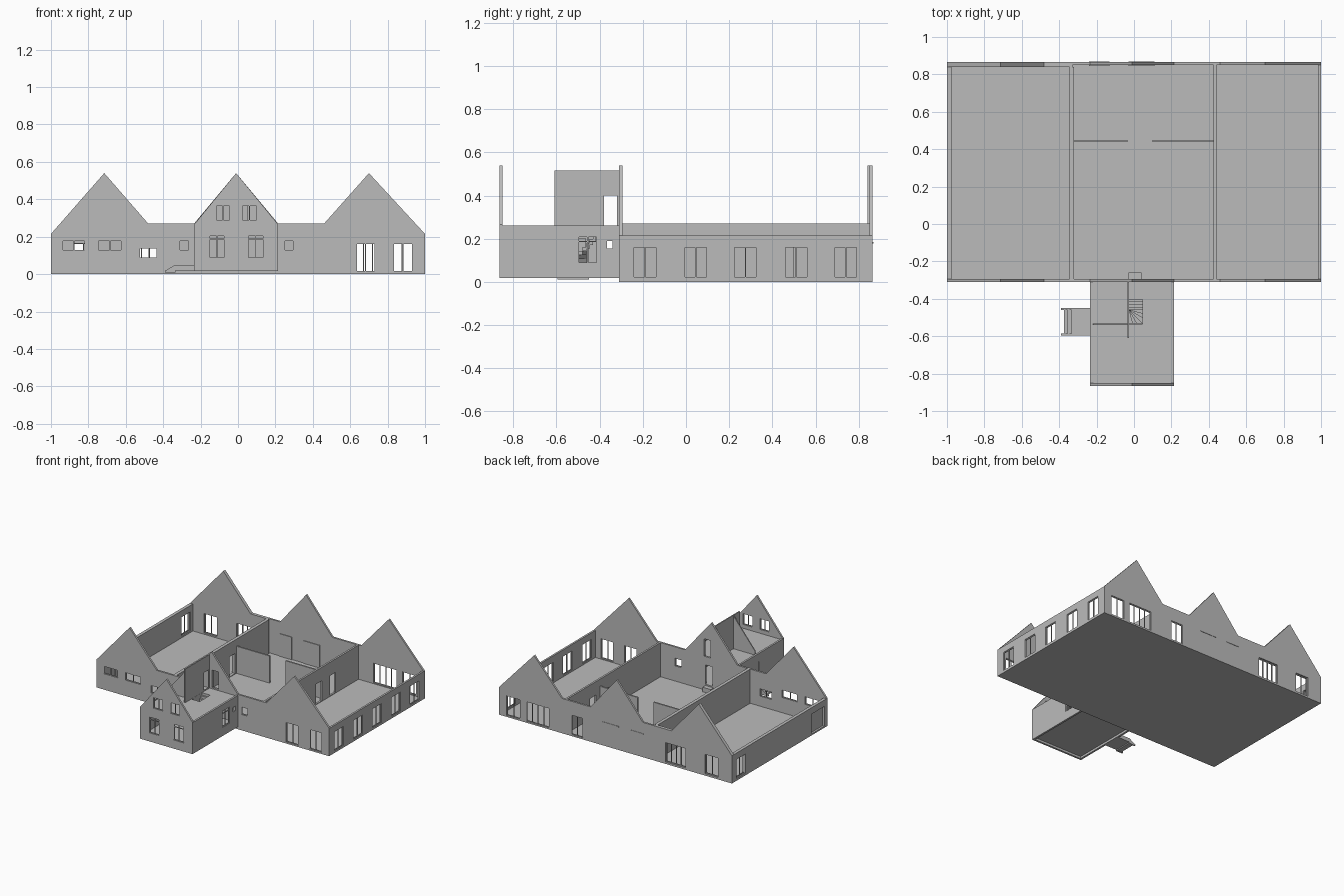
import bpy, bmesh, math
from mathutils import Matrix

grey = bpy.data.materials.new("plaster_grey")
grey.diffuse_color = (0.5, 0.5, 0.5, 1)
FLAT = Matrix.Identity(4)
ALONG_X = Matrix(((1, 0, 0, 0), (0, 0, -1, 0), (0, 1, 0, 0), (0, 0, 0, 1)))
ALONG_Y = Matrix(((0, 0, 1, 0), (1, 0, 0, 0), (0, 1, 0, 0), (0, 0, 0, 1)))


def rect(u0, u1, v0, v1):
    return [(u0, v0), (u1, v0), (u1, v1), (u0, v1)]


def panel(name, outline, holes, depth, rot, shift):
    """Flat outline with holes, extruded to a slab."""
    cu = bpy.data.curves.new(name, 'CURVE')
    cu.dimensions, cu.fill_mode, cu.extrude = '2D', 'BOTH', depth / 2
    for loop in [outline] + holes:
        sp = cu.splines.new('POLY')
        sp.points.add(len(loop) - 1)
        for p, (u, v) in zip(sp.points, loop):
            p.co = (u, v, 0, 1)
        sp.use_cyclic_u = True
    tmp = bpy.data.objects.new("tmp", cu)
    bpy.context.collection.objects.link(tmp)
    dg = bpy.context.evaluated_depsgraph_get()
    me = bpy.data.meshes.new_from_object(tmp.evaluated_get(dg))
    bpy.data.objects.remove(tmp)
    bpy.data.curves.remove(cu)
    bm = bmesh.new()
    bm.from_mesh(me)
    bmesh.ops.remove_doubles(bm, verts=bm.verts, dist=1e-5)
    bmesh.ops.transform(bm, matrix=Matrix.Translation(shift) @ rot, verts=bm.verts)
    bmesh.ops.recalc_face_normals(bm, faces=bm.faces)
    for f in bm.faces:
        f.smooth = False
    bm.to_mesh(me)
    bm.free()
    me.materials.clear()
    me.materials.append(grey)
    ob = bpy.data.objects.new(name, me)
    bpy.context.collection.objects.link(ob)
    return ob


def box(name, x0, x1, y0, y1, z0, z1):
    panel(name, rect(x0, x1, y0, y1), [], z1 - z0, FLAT, (0, 0, (z0 + z1) / 2))


def wall(name, axis, a, b, outline, openings=()):
    """Wall between a and b; an opening is (u0, u1, v0, v1, panes, transom)."""
    rot = ALONG_X if axis == 'x' else ALONG_Y
    mid = (a + b) / 2
    shift = (0, mid, 0) if axis == 'x' else (mid, 0, 0)
    panel(name, outline, [rect(*o[:4]) for o in openings], b - a, rot, shift)
    t = 0.005
    for u0, u1, v0, v1, n, tr in openings:
        if not n:
            continue
        w = (u1 - u0 - t) / n
        rows = [(v0 + t, v1 - t)] if not tr else [(v0 + t, tr - t / 2), (tr + t / 2, v1 - t)]
        panes = [rect(u0 + t + i * w, u0 + (i + 1) * w, r0, r1)
                 for i in range(n) for r0, r1 in rows]
        panel(name + "_window_frame", rect(u0, u1, v0, v1), panes, 0.006, rot, shift)


# ---- main house: floor and outer walls
B = 0.005
box("base_slab", -1, 1, -0.31, 0.865, 0, B)
left_gable = [(-0.48, 0.27), (-0.715, 0.54), (-1, 0.215)]
rest = [(1, B), (1, 0.215), (0.70, 0.54), (0.46, 0.27), (0.215, 0.27),
        (-0.01, 0.54), (-0.235, 0.27)]
wall("front_wall", 'x', -0.31, -0.295, [(-1, B)] + rest + left_gable, [
    (-0.94, -0.815, 0.123, 0.183, 2, 0), (-0.75, -0.62, 0.123, 0.183, 2, 0),
    (-0.53, -0.43, 0.083, 0.142, 2, 0), (-0.315, -0.26, 0.123, 0.183, 1, 0),
    (0.245, 0.30, 0.123, 0.183, 1, 0), (0.63, 0.735, 0.012, 0.165, 2, 0),
    (0.83, 0.935, 0.012, 0.165, 2, 0),
    (-0.02, 0.04, 0.05, 0.20, 0, 0), (-0.005, 0.05, 0.265, 0.40, 0, 0)])
wall("back_wall_left", 'x', 0.84, 0.865,
     [(-1, B), (-0.33, B), (-0.33, 0.27)] + left_gable,
     [(-0.88, -0.77, 0.015, 0.165, 2, 0), (-0.60, -0.43, 0.015, 0.165, 4, 0)])
wall("back_wall", 'x', 0.85, 0.865, [(-0.33, B)] + rest + [(-0.33, 0.27)], [
    (0.28, 0.38, 0.012, 0.165, 2, 0), (0.57, 0.77, 0.012, 0.165, 4, 0),
    (0.82, 0.935, 0.012, 0.165, 2, 0)])
wall("right_wall", 'y', 0.985, 1, rect(-0.295, 0.85, B, 0.215),
     [(y, y + 0.11, 0.018, 0.165, 2, 0) for y in (-0.245, -0.01, 0.22, 0.455, 0.685)])
wall("left_wall", 'y', -1, -0.975, rect(-0.295, 0.84, B, 0.215),
     [(0.70, 0.81, 0.018, 0.165, 2, 0), (-0.27, -0.11, 0.012, 0.165, 0, 0)])
box("side_door", -0.985, -0.978, -0.27, -0.11, 0.012, 0.165)

# ---- interior walls and back doors
wall("hall_wall_right", 'y', 0.425, 0.44, rect(-0.295, 0.85, B, 0.27),
     [(y, y + 0.07, 0.01, 0.165, 0, 0) for y in (0.33, 0.50)])
wall("hall_wall_left", 'y', -0.345, -0.32, rect(-0.295, 0.84, B, 0.27),
     [(0.35, 0.42, 0.01, 0.165, 0, 0)])
for x0, x1 in ((-0.32, -0.035), (0.10, 0.425)):
    box("partition", x0, x1, 0.438, 0.45, B, 0.215)
for x0, x1 in ((-0.24, -0.13), (-0.03, 0.11)):
    box("inner_door", x0, x1, 0.845, 0.85, B, 0.18)
    box("door_lintel", x0, x1, 0.86, 0.868, 0.178, 0.184)

# ---- front annex
wall("annex_front_wall", 'x', -0.865, -0.85,
     [(-0.235, 0.018), (0.215, 0.018), (0.215, 0.265), (-0.01, 0.54), (-0.235, 0.265)], [
         (-0.155, -0.07, 0.085, 0.21, 2, 0.187), (0.05, 0.14, 0.085, 0.21, 2, 0.187),
         (-0.12, -0.04, 0.285, 0.37, 2, 0), (0.02, 0.105, 0.285, 0.37, 2, 0)])
small = (-0.367, -0.34, 0.155, 0.19, 0, 0)
wall("annex_right_wall", 'y', 0.20, 0.215, rect(-0.85, -0.31, 0.018, 0.262),
     [(-0.50, -0.41, 0.085, 0.212, 2, 0.187), small])
wall("annex_left_wall", 'y', -0.235, -0.22, rect(-0.85, -0.31, 0.018, 0.262),
     [(-0.56, -0.49, 0.052, 0.20, 0, 0), small])
box("entrance_door", -0.231, -0.225, -0.56, -0.49, 0.052, 0.20)
box("annex_floor", -0.22, 0.20, -0.85, -0.31, 0.035, 0.05)
panel("annex_upper_floor", rect(-0.22, 0.20, -0.85, -0.31),
      [rect(-0.026, 0.045, -0.535, -0.39)], 0.012, FLAT, (0, 0, 0.249))
wall("stair_wall_lower", 'y', -0.035, -0.027, rect(-0.61, -0.31, 0.05, 0.243),
     [(-0.38, -0.325, 0.055, 0.20, 0, 0), (-0.53, -0.465, 0.055, 0.20, 0, 0)])
wall("stair_wall_upper", 'y', -0.035, -0.027, rect(-0.61, -0.31, 0.255, 0.515),
     [(-0.38, -0.32, 0.26, 0.40, 0, 0)])
wall("landing_wall", 'x', -0.54, -0.532,
     [(-0.22, 0.05), (-0.035, 0.05), (-0.035, 0.51), (-0.22, 0.285)])

# ---- winding stair: six wedge treads, then a straight flight
cx, cy, r = -0.028, -0.46, 0.073


def rim(i):
    a = math.radians(-90 + 15 * i)
    k = r / max(abs(math.cos(a)), abs(math.sin(a)))
    return (cx + k * math.cos(a), cy + k * math.sin(a))


rise = 0.205 / 11
for i in range(6):
    panel("winder_step", [(cx, cy), rim(i), rim(i + 1)], [], rise, FLAT,
          (0, 0, 0.05 + rise * (i + 0.5)))
for i in range(5):
    box("stair_step", cx, cx + r, cy + 0.014 * i, cy + 0.014 * (i + 1),
        0.05 + rise * (i + 5.5), 0.05 + rise * (i + 7))

# ---- entrance landing with steps and sloped cheeks, inner doorstep
box("entrance_landing", -0.335, -0.235, -0.595, -0.45, 0.02, 0.05)
for y in (-0.595, -0.46):
    wall("step_cheek", 'x', y, y + 0.01,
         [(-0.39, 0.01), (-0.335, 0.01), (-0.335, 0.05), (-0.39, 0.018)])
for i in range(2):
    box("entrance_step", -0.375 + 0.02 * i, -0.355 + 0.02 * i, -0.585, -0.46,
        0.012, 0.024 + 0.012 * i)
box("inner_doorstep", -0.03, 0.04, -0.295, -0.26, B, 0.04)
